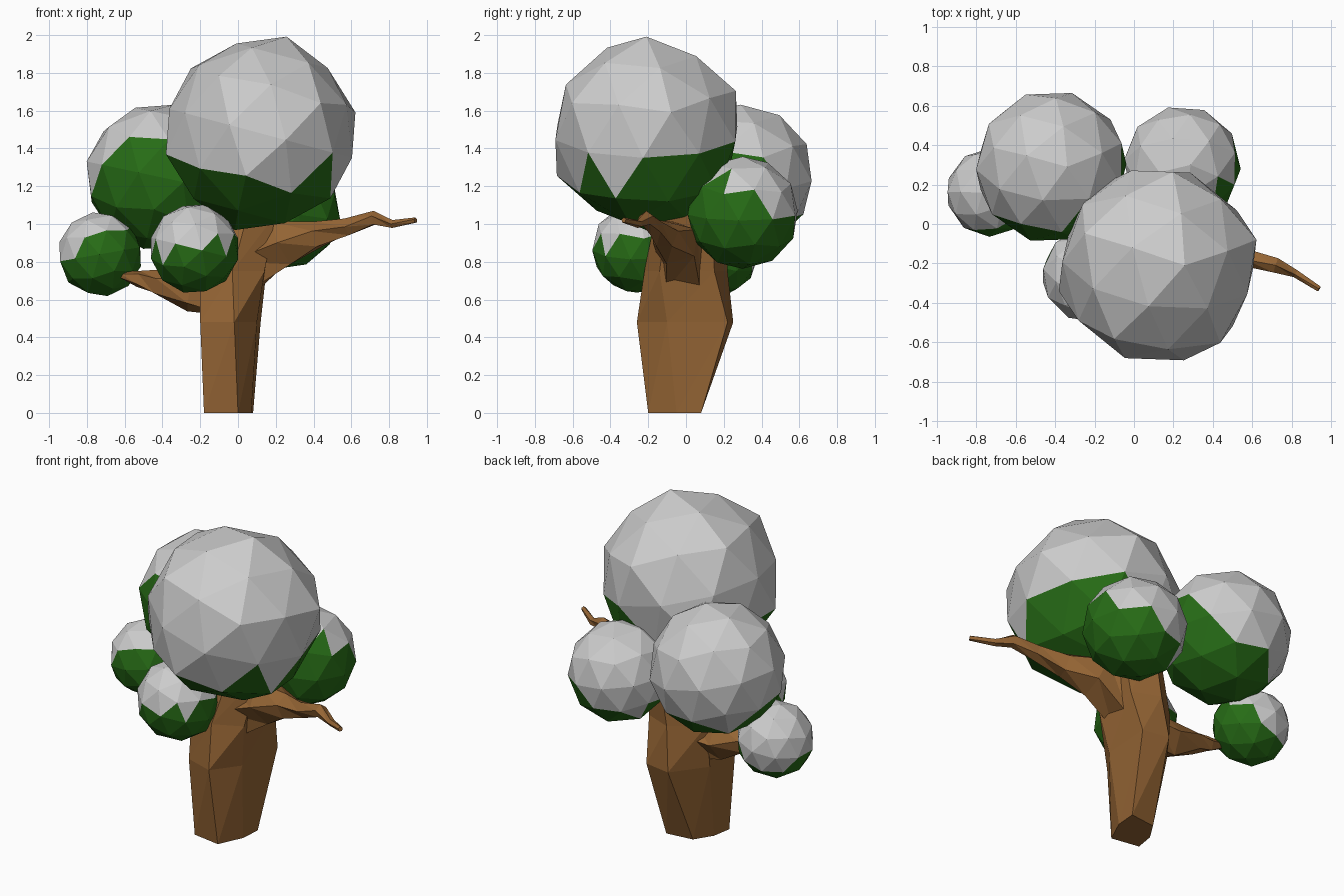
import bpy, bmesh, math
from mathutils import Vector, Matrix

if "Cube" in bpy.data.objects:
    bpy.data.objects.remove(bpy.data.objects["Cube"])


def material(name, color):
    m = bpy.data.materials.new(name)
    m.diffuse_color = color
    m.use_nodes = True
    m.node_tree.nodes["Principled BSDF"].inputs["Base Color"].default_value = m.diffuse_color
    return m


BARK = material("bark", (0.30, 0.13, 0.035, 1))
LEAF = material("leaf", (0.02, 0.15, 0.008, 1))
SNOW = material("snow", (0.6, 0.6, 0.6, 1))


def finish(bm, name, mats):
    bmesh.ops.recalc_face_normals(bm, faces=bm.faces)
    me = bpy.data.meshes.new(name)
    bm.to_mesh(me)
    bm.free()
    for m in mats:
        me.materials.append(m)
    ob = bpy.data.objects.new(name, me)
    bpy.context.collection.objects.link(ob)
    return ob


def loft(name, rings):
    """Skin a list of equal-sided rings with triangles and cap the ends."""
    bm = bmesh.new()
    loops = [[bm.verts.new(p) for p in r] for r in rings]
    n = len(loops[0])
    for a, b in zip(loops, loops[1:]):
        for i in range(n):
            j = (i + 1) % n
            bm.faces.new((a[i], a[j], b[j]))
            bm.faces.new((a[i], b[j], b[i]))
    bm.faces.new(loops[0][::-1])
    bm.faces.new(loops[-1])
    return finish(bm, name, [BARK])


def branch(name, path, sides=5):
    """Tapered limb through (x, y, z, radius) stations."""
    pts = [Vector(p[:3]) for p in path]
    rings = []
    for i, p in enumerate(pts):
        d = (pts[min(i + 1, len(pts) - 1)] - pts[max(i - 1, 0)]).normalized()
        u = d.cross(Vector((0, 0, 1))).normalized()
        v = u.cross(d)
        rings.append([p + path[i][3] * (math.sin(t) * u + math.cos(t) * v)
                      for t in (2 * math.pi * (k + 0.25 * (i % 2)) / sides
                                for k in range(sides))])
    return loft(name, rings)


def foliage(name, center, radius, spin, tilt, snow_dir, limit, mid=1.0):
    """Faceted leaf ball; faces turned towards snow_dir carry snow."""
    bm = bmesh.new()
    bmesh.ops.create_icosphere(bm, subdivisions=1, radius=1)
    bmesh.ops.subdivide_edges(bm, edges=bm.edges[:], cuts=1, use_grid_fill=True)
    for v in bm.verts:
        if v.co.length < 0.95:
            v.co = v.co.normalized() * mid
    rot = (Matrix.Rotation(math.radians(tilt), 4, 'Y')
           @ Matrix.Rotation(math.radians(spin), 4, 'Z'))
    bm.transform(Matrix.Translation(center) @ rot @ Matrix.Scale(radius, 4))
    d, c = Vector(snow_dir).normalized(), Vector(center)
    for f in bm.faces:
        side = (f.calc_center_median() - c).normalized()
        f.material_index = 1 if side.dot(d) > limit else 0
    return finish(bm, name, [LEAF, SNOW])


# Trunk: irregular six-sided rings, widening upward
trunk = [
    (0.00, [(-.18, -.17), (0, -.20), (.07, -.05), (.08, .08), (-.09, .06), (-.16, -.05)]),
    (0.48, [(-.20, -.20), (-.02, -.26), (.10, -.10), (.12, .22), (-.05, .25), (-.20, .05)]),
    (0.75, [(-.20, -.17), (-.03, -.22), (.14, -.14), (.15, .15), (-.02, .22), (-.20, .08)]),
    (1.05, [(-.10, -.15), (.05, -.16), (.20, -.10), (.20, .14), (.03, .22), (-.12, .10)]),
]
loft("trunk", [[(x, y, z) for x, y in ring] for z, ring in trunk])

# Side limbs
branch("right_branch", [(.02, 0, .76, .16), (.24, -.05, .90, .13), (.42, -.11, .94, .075),
                        (.58, -.17, .985, .048), (.72, -.21, 1.03, .04),
                        (.82, -.25, 1.0, .022), (.94, -.33, 1.02, .015)])
branch("left_branch", [(-.05, 0, .62, .13), (-.25, 0, .65, .12), (-.43, .02, .69, .07),
                       (-.53, .03, .71, .045), (-.62, .04, .73, .018)])

# Snow-dusted leaf balls
foliage("crown_foliage", (.12, -.21, 1.48), .53, 16, 15, (0, -.1, 1), -.38, .945)
foliage("back_left_foliage", (-.42, .29, 1.25), .39, 20, 12, (-.25, .6, .8), .0)
foliage("back_right_foliage", (.245, .30, 1.06), .30, 50, 8, (-.4, .4, .8), .0)
foliage("outer_left_foliage", (-.73, .16, .84), .225, 35, -10, (-.3, .4, .8), .05)
foliage("front_foliage", (-.23, -.26, .87), .24, 10, 14, (-.1, -.1, 1), .1)
